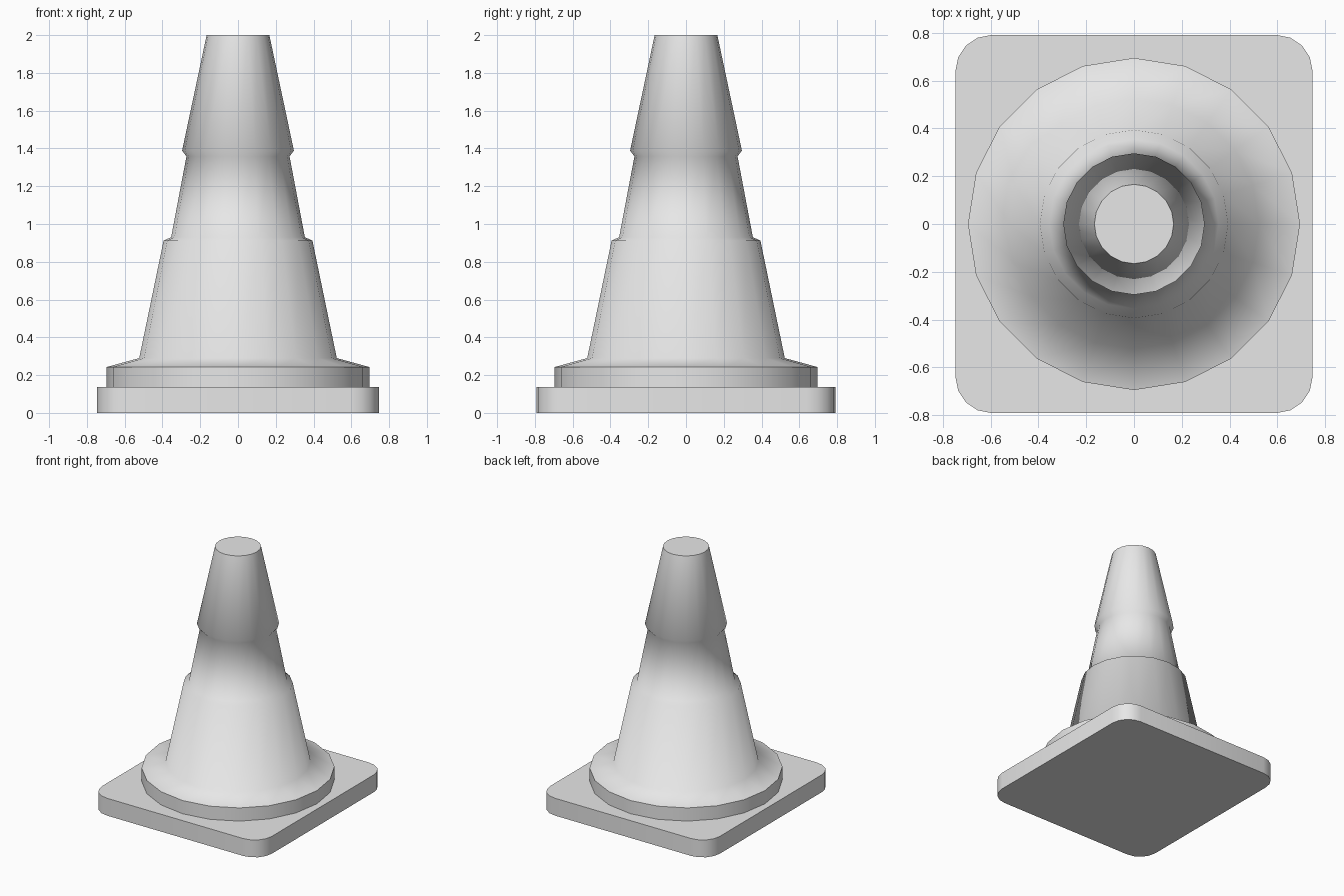
import bpy, bmesh, math

if "Cube" in bpy.data.objects:
    bpy.data.objects.remove(bpy.data.objects["Cube"], do_unlink=True)

SIDES = 20

# One plain grey for everything
grey = bpy.data.materials.new("light_grey")
grey.use_nodes = True
colour = (0.8, 0.8, 0.8, 1)
grey.diffuse_color = colour
grey.node_tree.nodes["Principled BSDF"].inputs["Base Color"].default_value = colour


def make_object(name, bm):
    bmesh.ops.recalc_face_normals(bm, faces=bm.faces)
    mesh = bpy.data.meshes.new(name)
    bm.to_mesh(mesh)
    bm.free()
    mesh.materials.append(grey)
    obj = bpy.data.objects.new(name, mesh)
    bpy.context.collection.objects.link(obj)
    bpy.ops.object.select_all(action='DESELECT')
    obj.select_set(True)
    bpy.context.view_layer.objects.active = obj
    bpy.ops.object.shade_smooth_by_angle(angle=math.radians(68))
    return obj


def loft(name, rings):
    """Skin a stack of matching rings and cap both ends."""
    bm = bmesh.new()
    loops = [[bm.verts.new(p) for p in ring] for ring in rings]
    for low, high in zip(loops, loops[1:]):
        for i in range(len(low)):
            j = (i + 1) % len(low)
            bm.faces.new((low[i], low[j], high[j], high[i]))
    bm.faces.new(loops[0][::-1])
    bm.faces.new(loops[-1])
    return make_object(name, bm)


def circle(r, z):
    steps = [2 * math.pi * i / SIDES for i in range(SIDES)]
    return [(r * math.cos(a), r * math.sin(a), z) for a in steps]


def rounded_rectangle(hx, hy, radius, z, segments=4):
    points = []
    for k, (sx, sy) in enumerate([(1, 1), (-1, 1), (-1, -1), (1, -1)]):
        for i in range(segments + 1):
            a = math.pi / 2 * (k + i / segments)
            points.append((sx * (hx - radius) + radius * math.cos(a),
                           sy * (hy - radius) + radius * math.sin(a), z))
    return points


# Rounded slab foot
loft("base_plate", [rounded_rectangle(0.747, 0.791, 0.15, z) for z in (0, 0.138)])

# Rim, skirt and stepped cone as one turned profile
profile = [(0.695, 0.138), (0.695, 0.243), (0.523, 0.29), (0.394, 0.912),
           (0.354, 0.93), (0.273, 1.358), (0.296, 1.388), (0.166, 2.0)]
loft("cone_body", [circle(r, z) for r, z in profile])
